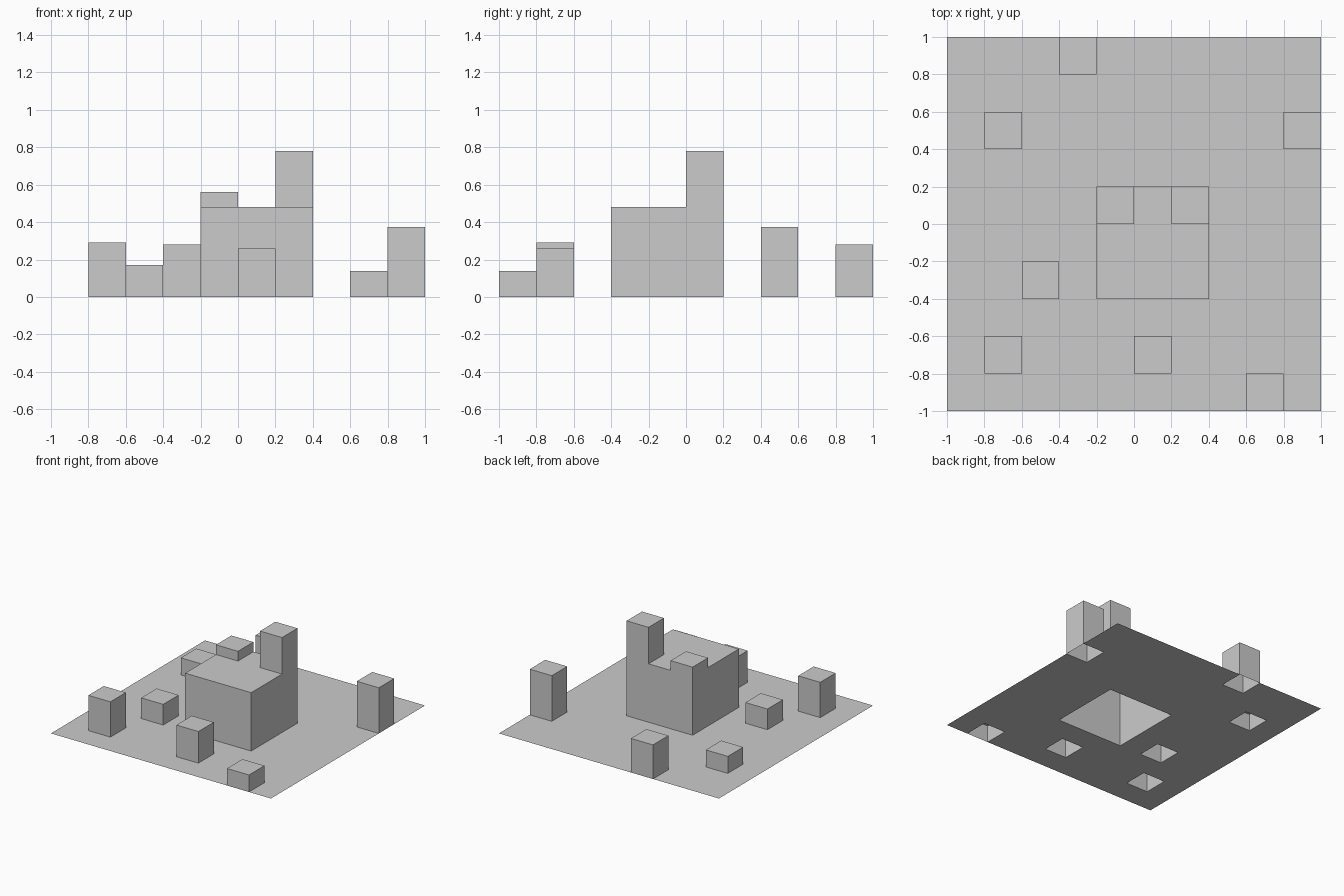
import bpy
import bmesh

if "Cube" in bpy.data.objects:
    bpy.data.objects.remove(bpy.data.objects["Cube"])

N, CELL = 10, 0.2

# Raised cells: (column, row) -> height, everything else is flat ground
heights = {(i, j): 0.48 for i in range(4, 7) for j in range(3, 6)}  # central block
heights.update({
    (4, 5): 0.56, (6, 5): 0.78,                # turrets on the block
    (3, 9): 0.28, (1, 7): 0.14, (9, 7): 0.375,  # back blocks
    (2, 3): 0.17, (1, 1): 0.29,                # left blocks
    (5, 1): 0.26, (8, 0): 0.14,                # front blocks
})


def height(i, j):
    return heights.get((i, j), 0.0)


bm = bmesh.new()


def quad(*points):
    bm.faces.new([bm.verts.new((x * CELL - 1, y * CELL - 1, z)) for x, y, z in points])


# One open-bottomed sheet: a top per cell, and walls wherever a cell is higher
for i in range(N):
    for j in range(N):
        h = height(i, j)
        corners = [(i, j), (i + 1, j), (i + 1, j + 1), (i, j + 1)]
        quad(*[(x, y, h) for x, y in corners])
        for k, (di, dj) in enumerate([(0, -1), (1, 0), (0, 1), (-1, 0)]):
            low = height(i + di, j + dj)
            if h > low:
                a, b = corners[k], corners[(k + 1) % 4]
                quad((*a, low), (*b, low), (*b, h), (*a, h))

bmesh.ops.remove_doubles(bm, verts=bm.verts, dist=1e-4)

mesh = bpy.data.meshes.new("block_terrain")
bm.to_mesh(mesh)
bm.free()
terrain = bpy.data.objects.new("block_terrain", mesh)
bpy.context.collection.objects.link(terrain)
